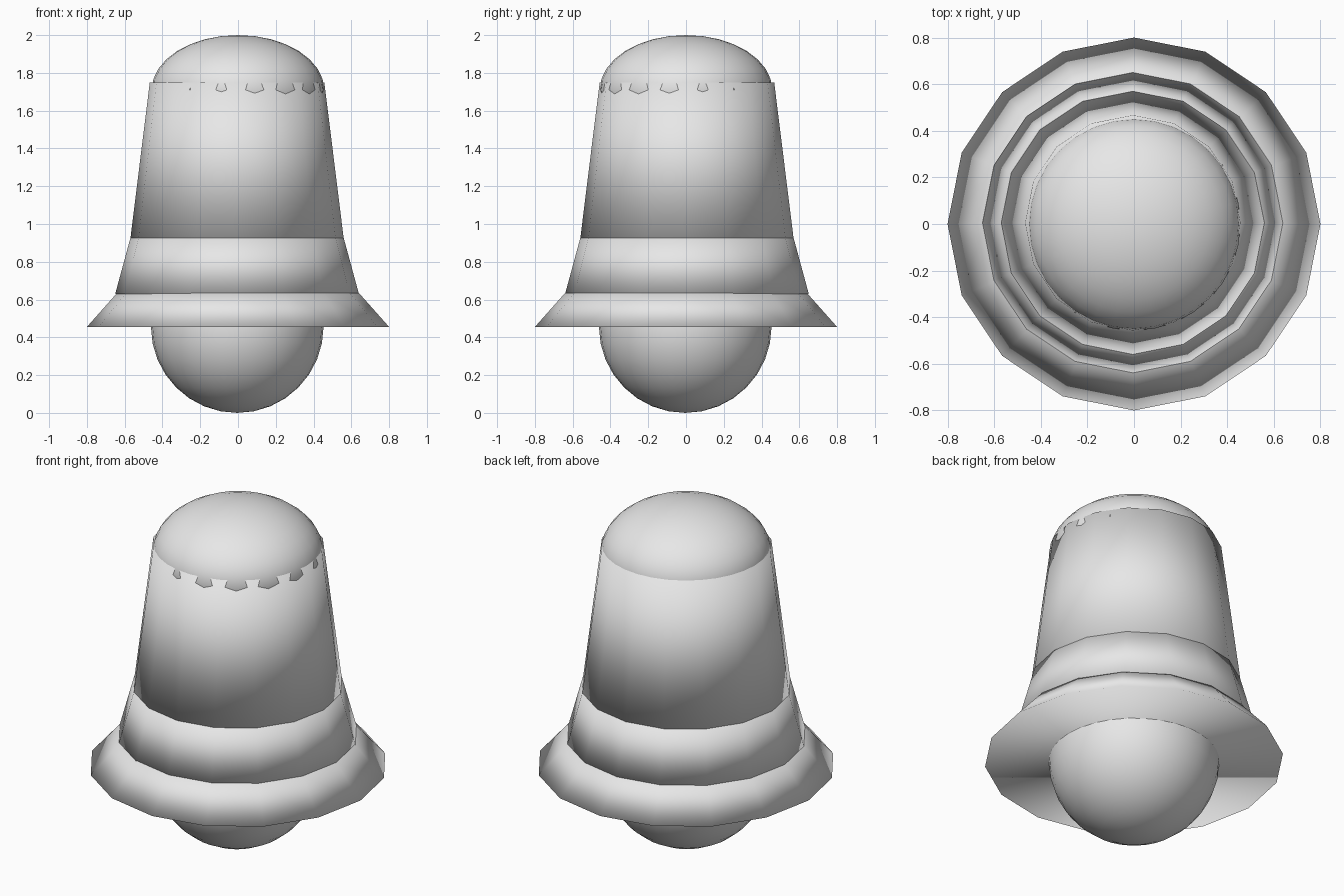
import bpy

cube = bpy.data.objects.get("Cube")
if cube:
    bpy.data.objects.remove(cube)

GREY = (0.8, 0.8, 0.8, 1)
mat = bpy.data.materials.new("plain grey")
mat.use_nodes = True
mat.diffuse_color = GREY
mat.node_tree.nodes["Principled BSDF"].inputs["Base Color"].default_value = GREY


def finish(name):
    ob = bpy.context.object
    ob.name = name
    ob.data.materials.append(mat)
    bpy.ops.object.shade_smooth()


def tapered_ring(name, z0, r0, z1, r1, x=0, y=0):
    """Closed sixteen-sided tapered drum."""
    bpy.ops.mesh.primitive_cone_add(vertices=16, radius1=r0, radius2=r1,
                                    depth=z1 - z0, location=(x, y, (z0 + z1) / 2))
    finish(name)


def ball(name, radius, height, x, y, z):
    bpy.ops.mesh.primitive_uv_sphere_add(segments=32, ring_count=16, radius=1,
                                         location=(x, y, z))
    bpy.context.object.scale = (radius, radius, height)
    finish(name)


# Flared lip, waist band and body of the bell
tapered_ring("flared_lip", 0.455, 0.80, 0.635, 0.64)
tapered_ring("waist_band", 0.63, 0.645, 0.925, 0.565, -0.005, 0.005)
tapered_ring("bell_body", 0.92, 0.565, 1.75, 0.462, -0.005, 0.005)

# Domed crown and round clapper
ball("domed_crown", 0.457, 0.29, 0, 0, 1.71)
ball("clapper", 0.457, 0.457, -0.004, -0.004, 0.457)
